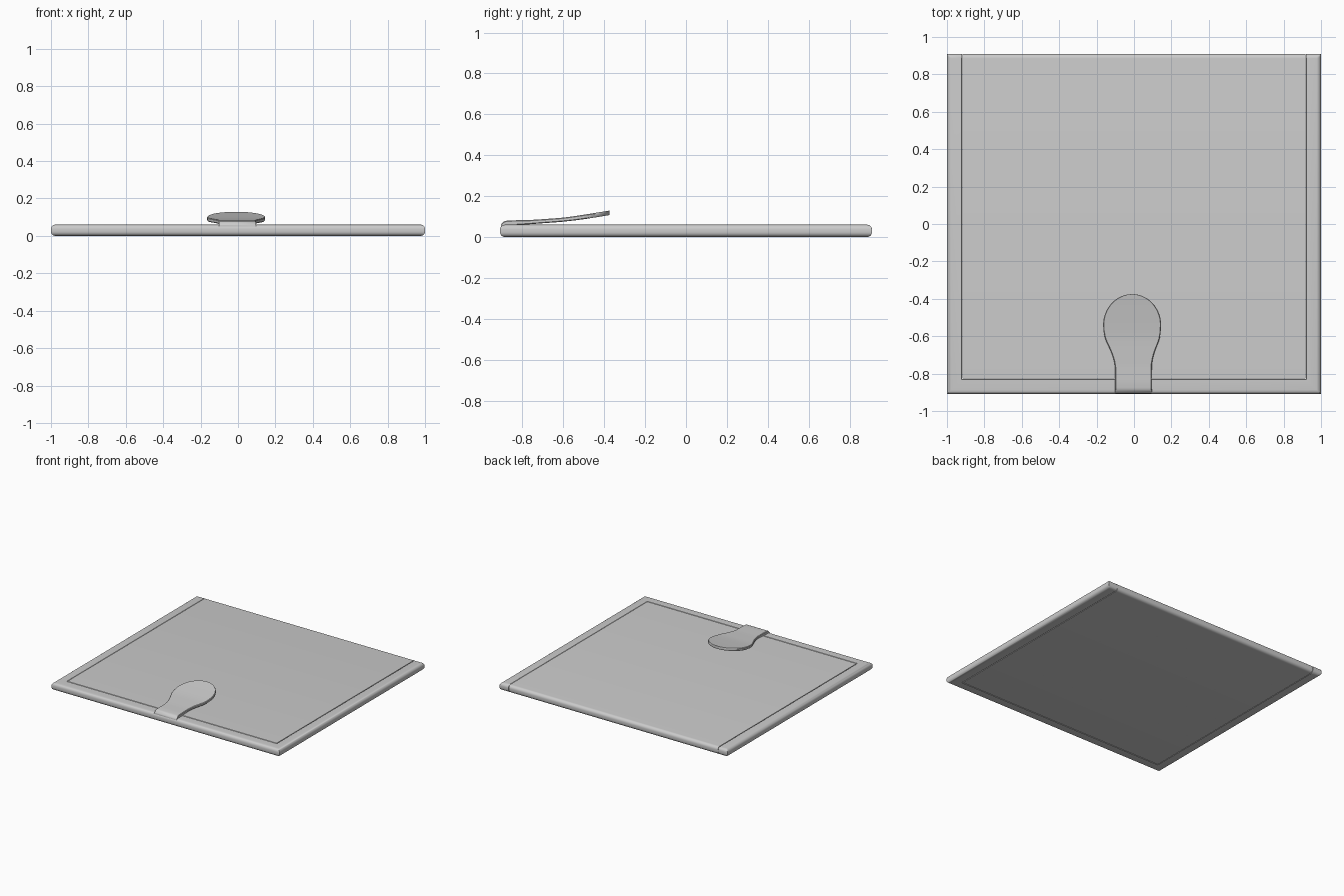
import bpy, bmesh, math

if "Cube" in bpy.data.objects:
    bpy.data.objects.remove(bpy.data.objects["Cube"])

H, R, N = 0.06, 0.024, 6      # slab thickness, edge radius, rounding steps
W, D, RAIL = 1.0, 0.91, 0.08  # half width, half depth, rail width


def loft(name, rings):
    """Closed solid skinned through equal-length rings of points."""
    bm = bmesh.new()
    rows = [[bm.verts.new(p) for p in ring] for ring in rings]
    n = len(rows[0])
    for a, b in zip(rows, rows[1:]):
        for i in range(n):
            j = (i + 1) % n
            bm.faces.new((a[i], a[j], b[j], b[i]))
    bm.faces.new(rows[0])
    bm.faces.new(rows[-1])
    bmesh.ops.recalc_face_normals(bm, faces=bm.faces)
    me = bpy.data.meshes.new(name)
    bm.to_mesh(me)
    bm.free()
    ob = bpy.data.objects.new(name, me)
    bpy.context.collection.objects.link(ob)
    return ob


def smooth(ob, angle=35):
    bpy.ops.object.select_all(action='DESELECT')
    ob.select_set(True)
    bpy.context.view_layer.objects.active = ob
    bpy.ops.object.shade_smooth_by_angle(angle=math.radians(angle))


def edge_profile(width):
    """Strip section as (inset, z): rounded outer edge, fine chamfer inside."""
    arc = [math.pi / 2 * i / N for i in range(N + 1)]
    low = [(R - R * math.sin(a), R - R * math.cos(a)) for a in arc]
    high = [(o, H - z) for o, z in reversed(low)]
    c = 0.002
    return low + high + [(width - c, H), (width, H - c), (width, c), (width - c, 0)]


# U-shaped rail with mitred front corners and rounded back ends
prof = edge_profile(RAIL)
ends = [(R - R * math.sin(a), R - R * math.cos(a))
        for a in [math.pi / 2 * i / N for i in range(N + 1)]]


def rail_end(side):
    rings = []
    for dy, dz in reversed(ends):
        rings.append([(side * (W - o), D - dz, min(max(z, dy), H - dy)) for o, z in prof])
    return rings


left = [[(x, D - dy, min(max(z, dz), H - dz)) for x, z in [(-W + o, z) for o, z in prof]]
        for dz, dy in reversed(ends)]
left.sort(key=lambda ring: -ring[0][1])
front = [[(s * (W - o), -D + o, z) for o, z in prof] for s in (-1, 1)]
right = [[(-x, y, z) for x, y, z in ring] for ring in reversed(left)]
smooth(loft("edge_rail", left + front + right))

# Inset panel, rounded along its back edge
prof = edge_profile(2 * D - RAIL - 0.003)
px = W - RAIL - 0.003
smooth(loft("panel", [[(s * (px - k), D - o, min(max(z, k), H - k)) for o, z in prof]
                      for s, k in ((-1, 0.002), (-1, 0), (1, 0), (1, 0.002))]))


def interp(table, y):
    """Smooth (Catmull-Rom style) lookup in (y, value) pairs."""
    for i in range(len(table) - 1):
        (y0, a), (y1, b) = table[i], table[i + 1]
        if y <= y1 or i == len(table) - 2:
            yp, p = table[max(i - 1, 0)]
            yn, q = table[min(i + 2, len(table) - 1)]
            h = y1 - y0
            t = min(max((y - y0) / h, 0), 1)
            m0, m1 = (b - p) / (y1 - yp) * h, (q - a) / (yn - y0) * h
            return ((2*t**3 - 3*t*t + 1) * a + (t**3 - 2*t*t + t) * m0
                    + (3*t*t - 2*t**3) * b + (t**3 - t*t) * m1)


# Pull tab: straight neck flaring into a raised round head
TOP = [(-0.905, 0.06), (-0.895, 0.073), (-0.875, 0.080), (-0.77, 0.083),
       (-0.69, 0.088), (-0.6, 0.095), (-0.5, 0.109), (-0.375, 0.129)]
LOW = [(-0.905, 0.045), (-0.83, 0.058), (-0.77, 0.062), (-0.69, 0.068),
       (-0.6, 0.075), (-0.5, 0.087), (-0.375, 0.107)]
HALF = [(-0.905, 0.098), (-0.77, 0.098), (-0.73, 0.103), (-0.68, 0.118),
        (-0.62, 0.143), (-0.58, 0.152), (-0.54, 0.155)]
ys = [-0.905, -0.902, -0.895, -0.885, -0.875, -0.83, -0.77]
ys += [-0.77 + 0.23 * i / 16 for i in range(1, 17)]
ys += [-0.54 + 0.165 * math.sin(math.pi / 2 * i / 16) for i in range(1, 16)]
ys.append(-0.3752)
rings = []
for y in ys:
    hw = interp(HALF, y) if y <= -0.54 else 0.155 * math.sqrt(1 - ((y + 0.54) / 0.165) ** 2)
    cx = -0.003 - 0.007 * min(max((y + 0.77) / 0.2, 0), 1)
    zt, zb = interp(TOP, y), interp(LOW, y)
    c = min(0.004, hw * 0.3)
    rings.append([(cx - hw, y, zb + c), (cx - hw + c, y, zb), (cx + hw - c, y, zb),
                  (cx + hw, y, zb + c), (cx + hw, y, zt - c), (cx + hw - c, y, zt),
                  (cx - hw + c, y, zt), (cx - hw, y, zt - c)])
smooth(loft("pull_tab", rings), 40)

# Grid of tiny studs under the panel
bm = bmesh.new()
for i in range(7):
    for j in range(4):
        geo = bmesh.ops.create_cone(bm, cap_ends=True, segments=12, radius1=0.006,
                                    radius2=0.008, depth=0.004)
        bmesh.ops.translate(bm, verts=geo["verts"],
                            vec=(-0.81 + 0.27 * i, -0.37 + 0.317 * j, 0.002))
me = bpy.data.meshes.new("underside_studs")
bm.to_mesh(me)
bm.free()
bpy.context.collection.objects.link(bpy.data.objects.new("underside_studs", me))
